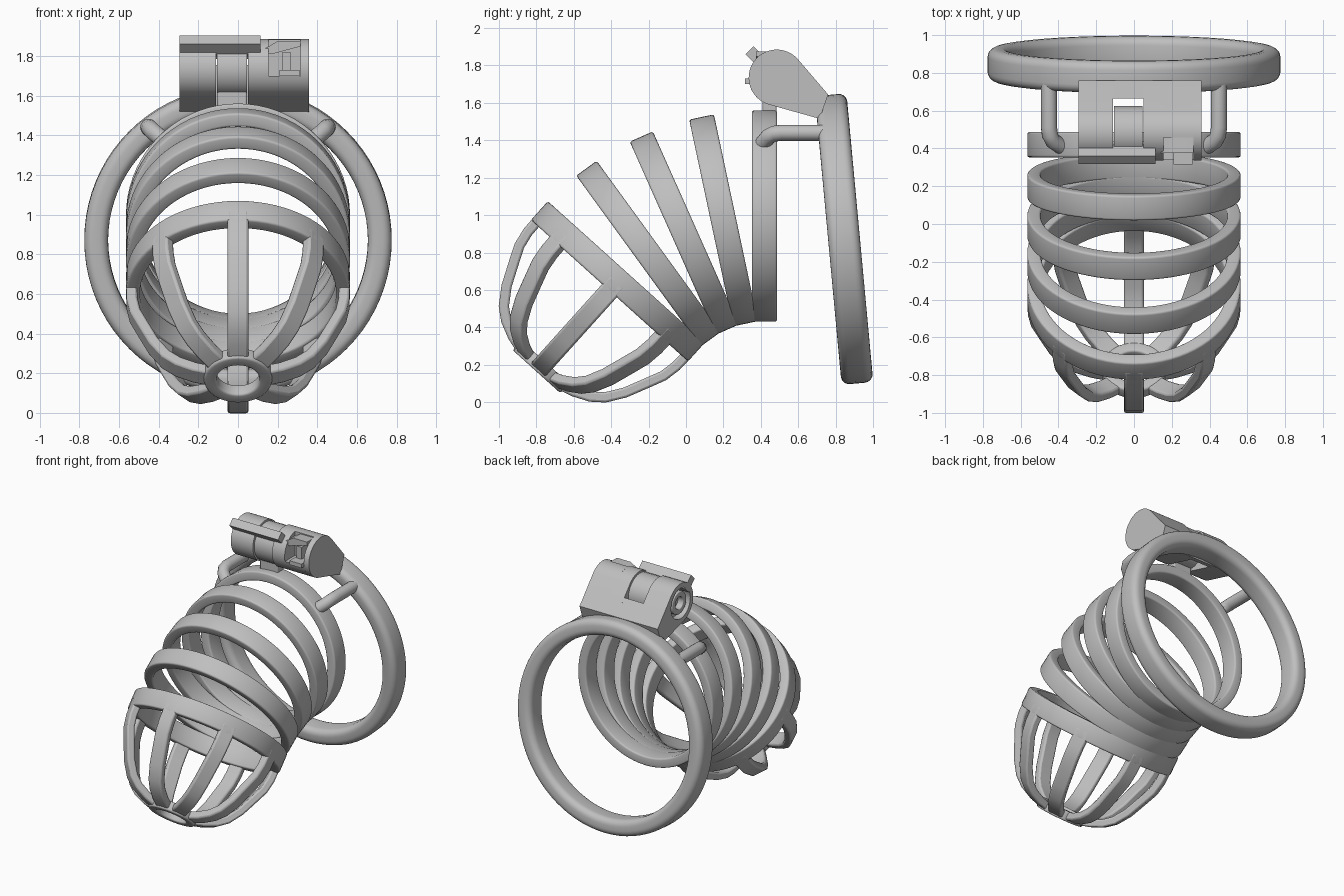
import bpy, bmesh, math
from math import sin, cos, pi, radians
from mathutils import Matrix, Vector

if "Cube" in bpy.data.objects:
    bpy.data.objects.remove(bpy.data.objects["Cube"], do_unlink=True)

metal = bpy.data.materials.new("grey_metal")
metal.use_nodes = True
GREY = (0.52, 0.52, 0.52, 1)
metal.diffuse_color = GREY
metal.node_tree.nodes["Principled BSDF"].inputs["Base Color"].default_value = GREY


def finish(name, bm, loc=(0, 0, 0), tilt=0.0, bevel=0.0):
    bmesh.ops.recalc_face_normals(bm, faces=bm.faces)
    me = bpy.data.meshes.new(name)
    bm.to_mesh(me)
    bm.free()
    me.materials.append(metal)
    ob = bpy.data.objects.new(name, me)
    bpy.context.collection.objects.link(ob)
    ob.location = loc
    ob.rotation_euler.x = tilt
    bpy.ops.object.select_all(action='DESELECT')
    ob.select_set(True)
    bpy.context.view_layer.objects.active = ob
    bpy.ops.object.shade_smooth_by_angle(angle=radians(35))
    if bevel:
        mod = ob.modifiers.new("soft_edges", 'BEVEL')
        mod.width, mod.segments, mod.limit_method = bevel, 2, 'ANGLE'
        mod.angle_limit = radians(40)
    return ob


def loft(bm, loops, closed):
    """Join equal vertex loops with quads, capping the ends if open."""
    rows = [[bm.verts.new(p) for p in loop] for loop in loops]
    n = len(rows[0])
    for i in range(len(rows) if closed else len(rows) - 1):
        a, b = rows[i], rows[(i + 1) % len(rows)]
        for j in range(n):
            k = (j + 1) % n
            bm.faces.new((a[j], a[k], b[k], b[j]))
    if not closed:
        bm.faces.new(rows[0])
        bm.faces.new(rows[-1])


def ring(name, r_in, r_out, width, rad, loc, tilt, segs=72, steps=3):
    """Ring around local y with a rounded rectangular section."""
    mid, h, w = (r_in + r_out) / 2, (r_out - r_in) / 2 - rad, width / 2 - rad
    section = []
    for q, (sr, sy) in enumerate([(1, 1), (-1, 1), (-1, -1), (1, -1)]):
        for s in range(steps + 1):
            a = (q + s / steps) * pi / 2
            section.append((mid + sr * h + rad * cos(a), sy * w + rad * sin(a)))
    loops = [[(r * sin(t), y, r * cos(t)) for r, y in section]
             for t in (2 * pi * i / segs for i in range(segs))]
    bm = bmesh.new()
    loft(bm, loops, True)
    return finish(name, bm, loc, tilt)


def prism(name, pts, x0, x1, bevel=0.0):
    """Extrude a (y, z) outline along x."""
    bm = bmesh.new()
    loft(bm, [[(x, y, z) for y, z in pts] for x in (x0, x1)], False)
    return finish(name, bm, bevel=bevel)


# Five cage rings fanned around a pivot below
PIVOT_Y, PIVOT_Z, REACH = 0.42, -0.06, 1.055
for i in range(5):
    t = radians(12 * i)
    centre = (0, PIVOT_Y - REACH * sin(t), PIVOT_Z + REACH * cos(t))
    ring(f"cage_ring_{i + 1}", 0.495, 0.565, 0.135, 0.012, centre, t)

# Domed front cage: eight curved ribs and a tip ring
dome = [(0.565, 0.0), (0.562, 0.13), (0.545, 0.22), (0.505, 0.31), (0.45, 0.43),
        (0.385, 0.525), (0.317, 0.58), (0.23, 0.62), (0.14, 0.645)]
inner = []
for i, (r, d) in enumerate(dome):
    a, b = dome[max(i - 1, 0)], dome[min(i + 1, len(dome) - 1)]
    tan = Vector((b[0] - a[0], b[1] - a[1])).normalized()
    inner.append((r - 0.055 * tan.y, d + 0.055 * tan.x))
HALF = 0.053
for k in range(8):
    bm = bmesh.new()
    loft(bm, [[(-HALF, -o[1], o[0]), (HALF, -o[1], o[0]),
               (HALF, -n[1], n[0]), (-HALF, -n[1], n[0])]
              for o, n in zip(dome, inner)], False)
    bm.transform(Matrix.Rotation(k * pi / 4, 4, 'Y'))
    finish(f"dome_rib_{k + 1}", bm, centre, t, bevel=0.012)
tip = (0, centre[1] - 0.615 * cos(t), centre[2] - 0.615 * sin(t))
ring("tip_ring", 0.108, 0.172, 0.07, 0.012, tip, t, segs=40)

# Large base ring
ring("base_ring", 0.655, 0.775, 0.17, 0.045, (0, 0.845, 0.872), radians(5.3),
     segs=80, steps=5)

# Bent guide pins between base ring and first cage ring
for side, label in ((1, "left"), (-1, "right")):
    path = [(0.45, 0.80, 1.44), (0.45, 0.51, 1.44), (0.445, 0.47, 1.435),
            (0.43, 0.44, 1.42), (0.375, 0.405, 1.375)]
    pts = [Vector((side * x, y, z)) for x, y, z in path]
    loops = []
    for i, p in enumerate(pts):
        d = (pts[min(i + 1, 4)] - pts[max(i - 1, 0)]).normalized()
        u = d.cross(Vector((1, 0, 0))).normalized()
        v = d.cross(u)
        loops.append([p + 0.043 * (u * cos(a) + v * sin(a))
                      for a in (2 * pi * j / 16 for j in range(16))])
    bm = bmesh.new()
    loft(bm, loops, False)
    finish(f"guide_pin_{label}", bm, bevel=0.012)

# Lock housing: teardrop outline in three segments
CY, CZ, RAD = 0.485, 1.735, 0.15


def arc(a0, a1, n=24, r=RAD):
    return [(CY + r * cos(a), CZ + r * sin(a))
            for a in (radians(a0 + (a1 - a0) * i / n) for i in range(n + 1))]


back_top, back_low = (0.76, 1.645), (0.715, 1.515)
full = [back_top] + arc(41, 254) + [back_low]
notched = [back_top] + arc(41, 100, 8) + [(0.459, 1.70)] + arc(193.5, 254, 8) + [back_low]
right_end = prism("lock_right_end", full, -0.295, -0.11)
prism("lock_left_inner", full, 0.05, 0.155)
prism("lock_left_notched", notched, 0.155, 0.315)
prism("lock_left_cap", full, 0.315, 0.358)
prism("lock_back_bridge", [back_top, (0.665, 1.755), (0.665, 1.53), back_low], -0.11, 0.05)

# Round opening in the housing end, with the lock core inside
cutter = prism("core_cutter", arc(0, 345, 23, 0.115), -0.35, -0.24)
cutter.hide_render = True
mod = right_end.modifiers.new("opening", 'BOOLEAN')
mod.operation, mod.object, mod.solver = 'DIFFERENCE', cutter, 'EXACT'
bpy.context.view_layer.objects.active = right_end
bpy.ops.object.modifier_apply(modifier="opening")
bpy.data.objects.remove(cutter, do_unlink=True)
ring("lock_core", 0.045, 0.085, 0.06, 0.006, (0, 0, 0), 0, segs=32)
core = bpy.context.object
core.location, core.rotation_euler = (-0.255, CY, CZ), (0, 0, pi / 2)

# Hinge knuckle and the tab fixing it to the first cage ring
prism("knuckle", arc(0, 345, 23, 0.14), -0.105, 0.045)
prism("knuckle_tab", [(0.41, 1.52), (0.485, 1.52), (0.485, 1.68), (0.41, 1.68)],
      -0.105, 0.045, bevel=0.008)


def radial_bar(name, angle, r0, r1, half, x0, x1):
    a = radians(angle)
    d, s = Vector((cos(a), sin(a))), Vector((-sin(a), cos(a))) * half
    c = Vector((CY, CZ))
    return prism(name, [c + d * r0 + s, c + d * r1 + s, c + d * r1 - s, c + d * r0 - s], x0, x1)


# Key flange, latch and small nub in the notch
radial_bar("flange_bar", 135, 0.10, 0.207, 0.03, -0.295, 0.113)
bm = bmesh.new()
wedge = [(0.10, 0), (0.20, 1), (0.315, 1), (0.315, 0.55), (0.17, -0.1)]
loft(bm, [[(x, y, 1.815 + 0.06 * h) for x, h in wedge] for y in (0.375, 0.47)], False)
finish("latch_wedge", bm)
nub = [(0.315, 1.70), (0.46, 1.70), (0.46, 1.73), (0.315, 1.73)]
prism("latch_nub", nub, 0.21, 0.31)
prism("latch_post", [(0.38, 1.70), (0.46, 1.70), (0.46, 1.82), (0.38, 1.82)], 0.225, 0.265)
